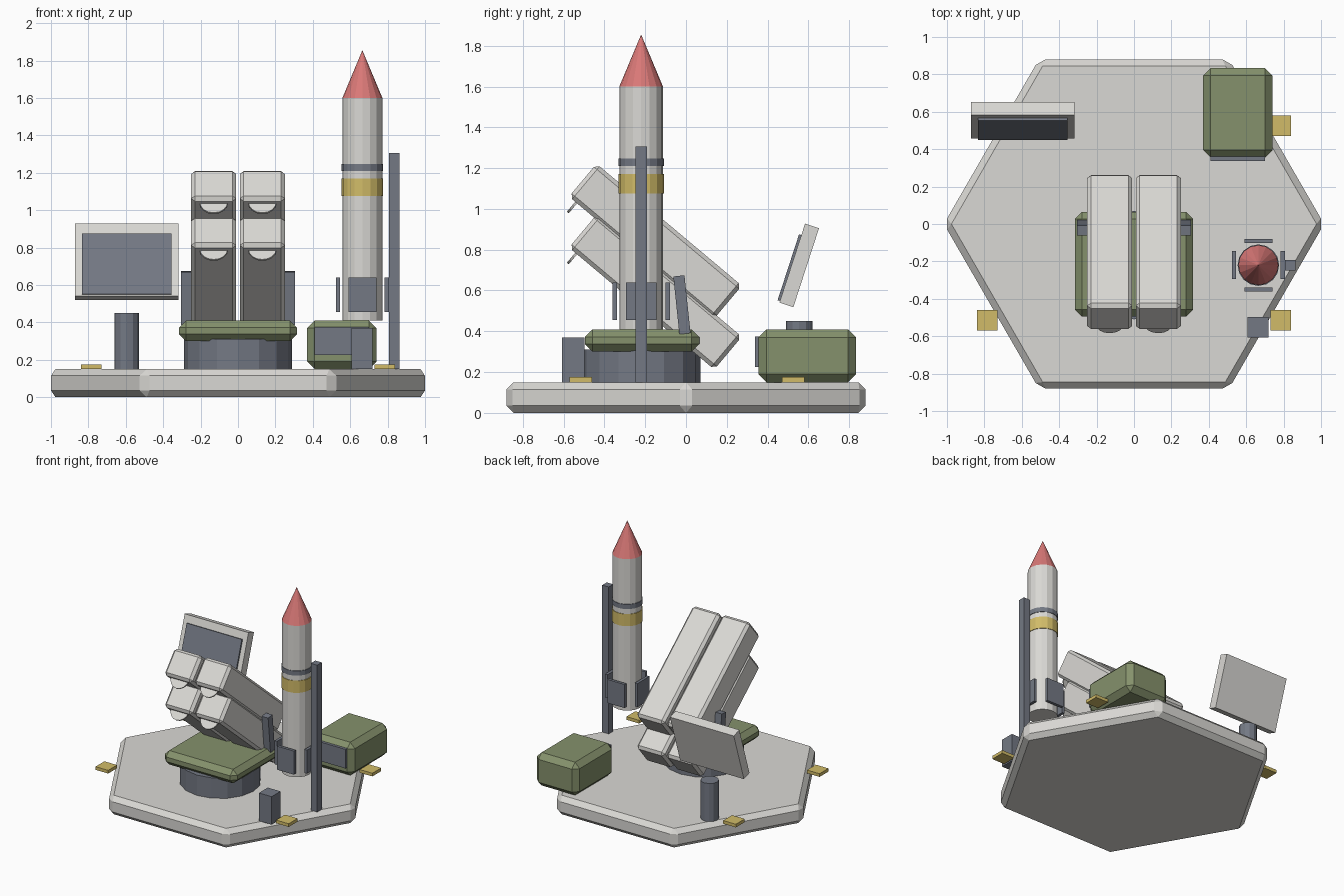
import bpy, bmesh, math
from mathutils import Matrix, Vector

if "Cube" in bpy.data.objects:
    bpy.data.objects.remove(bpy.data.objects["Cube"])


def material(name, rgb):
    m = bpy.data.materials.new(name)
    m.diffuse_color = (*rgb, 1.0)
    m.use_nodes = True
    m.node_tree.nodes["Principled BSDF"].inputs["Base Color"].default_value = m.diffuse_color
    return m


WHITE = material("pale_grey", (0.70, 0.69, 0.66))
GREEN = material("olive_green", (0.235, 0.285, 0.150))
STEEL = material("steel_grey", (0.174, 0.191, 0.231))
YELLOW = material("warning_yellow", (0.640, 0.500, 0.140))
RED = material("nose_red", (0.700, 0.190, 0.185))


def finish(name, bm, mat, loc, tilt, bevel):
    """Bevel, tilt about x, and link the mesh as a flat-shaded object."""
    if bevel:
        bmesh.ops.bevel(bm, geom=bm.edges[:], offset=bevel, segments=1,
                        affect='EDGES', clamp_overlap=True)
    bmesh.ops.recalc_face_normals(bm, faces=bm.faces[:])
    me = bpy.data.meshes.new(name)
    bm.to_mesh(me)
    bm.free()
    me.materials.append(mat)
    ob = bpy.data.objects.new(name, me)
    ob.location = loc
    ob.rotation_euler = (math.radians(tilt), 0, 0)
    bpy.context.collection.objects.link(ob)
    return ob


def box(name, mat, loc, size, tilt=0, bevel=0):
    bm = bmesh.new()
    bmesh.ops.create_cube(bm, size=1, matrix=Matrix.Diagonal((*size, 1)))
    return finish(name, bm, mat, loc, tilt, bevel)


def prism(name, mat, loc, r, z0, z1, sides, r_top=None, tilt=0, bevel=0):
    """Regular prism or cone with its first corner on +x."""
    bm = bmesh.new()
    r_top = r if r_top is None else r_top
    ring = [(math.cos(2 * math.pi * i / sides), math.sin(2 * math.pi * i / sides))
            for i in range(sides)]
    low = [bm.verts.new((r * c, r * s, z0)) for c, s in ring]
    bm.faces.new(low[::-1])
    if r_top > 0:
        high = [bm.verts.new((r_top * c, r_top * s, z1)) for c, s in ring]
        bm.faces.new(high)
    else:
        tip = bm.verts.new((0, 0, z1))
    for i in range(sides):
        j = (i + 1) % sides
        if r_top > 0:
            bm.faces.new((low[i], low[j], high[j], high[i]))
        else:
            bm.faces.new((low[i], low[j], tip))
    return finish(name, bm, mat, loc, tilt, bevel)


# Hexagonal base
prism("base_platform", WHITE, (0, 0, 0), 1.0165, 0, 0.15, 6, bevel=0.035)

# Corner plates
for x in (-0.785, 0.785):
    for y in (-0.515, 0.525):
        box("corner_plate", YELLOW, (x, y, 0.1625), (0.11, 0.11, 0.025))

# Launcher turntable
prism("turntable_drum", STEEL, (0, -0.22, 0), 0.29, 0.15, 0.31, 16)
box("turntable_deck", GREEN, (0, -0.215, 0.355), (0.63, 0.56, 0.11), bevel=0.037)
for x in (-0.278, 0.278):
    box("support_arm", STEEL, (x, -0.02, 0.53), (0.055, 0.055, 0.285), tilt=6)

# Four launch tubes with round covers under the front ends
for x in (-0.13, 0.13):
    for drop in (0, 0.25):
        box("launch_tube", WHITE, (x, -0.15, 0.842 - drop),
            (0.24, 0.93, 0.21), tilt=-40, bevel=0.02)
        prism("tube_cover", WHITE, (x, -0.531, 1.04 - drop),
              0.075, -0.006, 0.006, 16, tilt=50)

# Standing rocket
RX, RY = 0.665, -0.22
prism("rocket_body", WHITE, (RX, RY, 0), 0.107, 0.41, 1.60, 16)
prism("rocket_nose", RED, (RX, RY, 0), 0.107, 1.60, 1.855, 16, r_top=0)
prism("rocket_yellow_band", YELLOW, (RX, RY, 0), 0.111, 1.075, 1.17, 16)
prism("rocket_grey_band", STEEL, (RX, RY, 0), 0.111, 1.21, 1.247, 16)
for s in (-1, 1):
    box("rocket_side_fin", STEEL, (RX + s * 0.13, RY, 0.547), (0.022, 0.15, 0.185))
    box("rocket_end_fin", STEEL, (RX, RY + s * 0.13, 0.547), (0.15, 0.022, 0.185))

# Mast beside the rocket and small control box
box("rocket_mast", STEEL, (0.835, -0.22, 0.7275), (0.056, 0.056, 1.155))
box("control_box", STEEL, (0.663, -0.553, 0.26), (0.11, 0.11, 0.22))

# Equipment cabinet
box("cabinet", GREEN, (0.555, 0.594, 0.28), (0.37, 0.478, 0.26), bevel=0.04)
box("cabinet_panel", STEEL, (0.555, 0.349, 0.30), (0.29, 0.022, 0.15))

# Radar
prism("radar_post", STEEL, (-0.595, 0.555, 0), 0.065, 0.15, 0.45, 12)
panel_at = Vector((-0.595, 0.555, 0.723))
box("radar_panel", WHITE, panel_at, (0.555, 0.072, 0.407), tilt=-18)
offset = Matrix.Rotation(math.radians(-18), 3, 'X') @ Vector((0, -0.039, -0.025))
box("radar_screen", STEEL, panel_at + offset, (0.48, 0.018, 0.34), tilt=-18)
